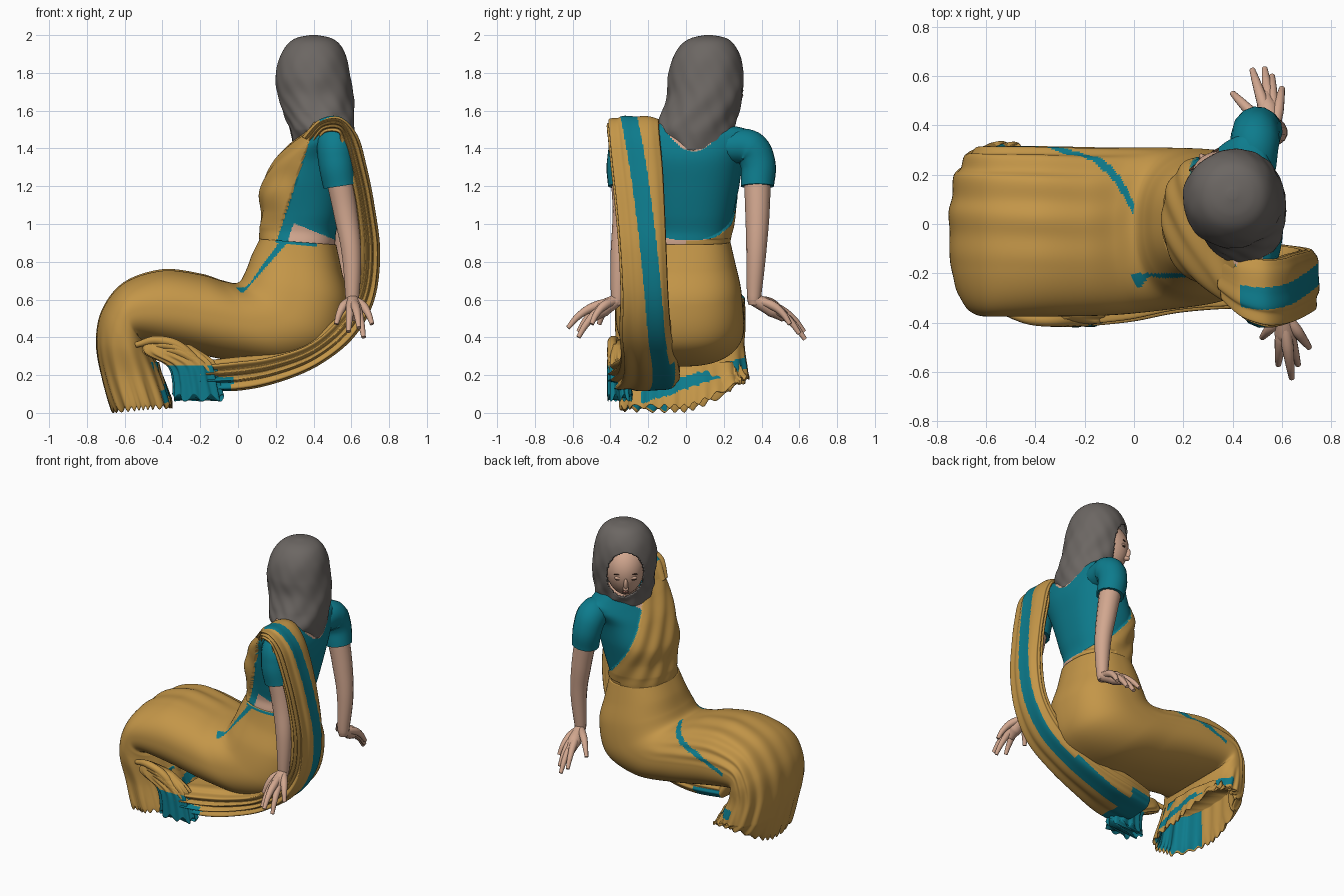
import bpy, bmesh, math
from mathutils import Vector, Matrix

if "Cube" in bpy.data.objects:
    bpy.data.objects.remove(bpy.data.objects["Cube"])

COLOURS = [("gold_cloth", (.55, .305, .065)), ("teal_cloth", (.004, .2, .265)),
           ("skin", (.64, .385, .275)), ("grey_scarf", (.15, .135, .125)),
           ("dark_brown", (.06, .03, .02)), ("lip_rose", (.45, .2, .15))]
GOLD, TEAL, SKIN, GREY, DARK, LIP = range(6)
MATS = []
for n, c in COLOURS:
    m = bpy.data.materials.new(n)
    m.diffuse_color = (*c, 1)
    m.use_nodes = True
    m.node_tree.nodes["Principled BSDF"].inputs["Base Color"].default_value = m.diffuse_color
    MATS.append(m)


def clamp(v):
    return max(0.0, min(1.0, v))


def finish(name, bm):
    bmesh.ops.recalc_face_normals(bm, faces=bm.faces)
    me = bpy.data.meshes.new(name)
    for f in bm.faces:
        f.smooth = True
    bm.to_mesh(me)
    bm.free()
    for m in MATS:
        me.materials.append(m)
    ob = bpy.data.objects.new(name, me)
    bpy.context.collection.objects.link(ob)
    return ob


def spline(keys, t):
    i = min(int(t), len(keys) - 2)
    u = t - i
    a, b, c, d = (keys[max(0, min(len(keys) - 1, j))] for j in (i - 1, i, i + 1, i + 2))
    return [.5 * (2 * q + (r - p) * u + (2 * p - 5 * q + 4 * r - s) * u * u
            + (3 * q - p - 3 * r + s) * u ** 3) for p, q, r, s in zip(a, b, c, d)]


# key = outer x, outer z, inner x, inner z, half width in y, centre y
def loft(name, keys, n, m, colour, power=2.0, scale=None, lift=None, caps=(1, 1)):
    bm = bmesh.new()
    rings = []
    total = (len(keys) - 1) * m
    for j in range(total + 1):
        s = j / m
        px, pz, qx, qz, w, yc = spline(keys, s)
        mid = Vector(((px + qx) / 2, yc, (pz + qz) / 2))
        out = Vector(((px - qx) / 2, 0, (pz - qz) / 2))
        row = []
        for i in range(n):
            a = 2 * math.pi * i / n
            c, sn = math.cos(a), math.sin(a)
            r = (abs(c) ** power + abs(sn) ** power) ** (-1 / power)
            d = r * (out * sn + Vector((0, c * w, 0)))
            p = mid + d * (scale(mid + d, s, a) if scale else 1)
            if lift:
                p.z += lift(s, a)
            p.z = max(p.z, 0)
            row.append(bm.verts.new(p))
        rings.append(row)
    for j in range(total):
        for i in range(n):
            k = (i + 1) % n
            vs = [rings[j][i], rings[j][k], rings[j + 1][k], rings[j + 1][i]]
            mi = colour(sum((v.co for v in vs), Vector()) / 4, (j + .5) / m, 360 * (i + .5) / n)
            if mi >= 0:
                bm.faces.new(vs).material_index = mi
    for cap, row, s in ((caps[0], rings[0], 0), (caps[1], rings[-1], len(keys) - 1)):
        if cap:
            bm.faces.new(row).material_index = max(0, colour(row[0].co, s, 0))
    return finish(name, bm)


def tube(name, pts, mat):
    cu = bpy.data.curves.new(name, 'CURVE')
    cu.dimensions, cu.bevel_depth, cu.bevel_resolution = '3D', 1, 5
    cu.resolution_u, cu.use_fill_caps = 8, True
    sp = cu.splines.new('BEZIER')
    sp.bezier_points.add(len(pts) - 1)
    for b, p in zip(sp.bezier_points, pts):
        b.co, b.radius = p[:3], p[3]
        b.handle_left_type = b.handle_right_type = 'AUTO'
    cu.materials.append(MATS[mat])
    ob = bpy.data.objects.new(name, cu)
    bpy.context.collection.objects.link(ob)
    bpy.ops.object.select_all(action='DESELECT')
    ob.select_set(True)
    bpy.context.view_layer.objects.active = ob
    bpy.ops.object.convert(target='MESH')
    bpy.ops.object.shade_smooth()


# Skirt: one bent sleeve of cloth over hips, thighs and shins, tucked inside the hem
skirt_keys = [(.115, .92, .52, .89, .225, .01), (.075, .84, .55, .75, .25, .01),
              (.04, .75, .585, .57, .29, 0), (.0, .69, .52, .35, .315, -.01),
              (-.08, .70, .28, .25, .33, -.02), (-.2, .735, 0, .27, .34, -.03),
              (-.4, .755, -.3, .33, .345, -.03), (-.6, .69, -.5, .37, .345, -.03),
              (-.715, .55, -.48, .36, .345, -.03), (-.75, .38, -.45, .31, .34, -.03),
              (-.725, .2, -.4, .2, .335, -.01), (-.67, .02, -.35, .04, .335, -.01),
              (-.65, .06, -.38, .09, .30, -.01), (-.65, .27, -.42, .27, .28, -.01)]


def skirt_scale(p, s, a):
    folds = clamp((s - 3.5) / 2.5) * clamp(math.sin(a) * 1.5) * clamp((p.y + .2) * 4)
    pleats = clamp((s - 8.5) / 2)
    return (1 + .035 * folds * math.sin(17 * a + 2 * math.sin(2 * a) + s * .3)
            + .03 * pleats * math.sin(14 * a + 2 * math.sin(3 * a)))


def skirt_lift(s, a):
    h = clamp(s - 10) * clamp(13 - s)
    jag = .012 * math.sin(31 * a + 3 * math.sin(4 * a))
    return h * (jag + .17 * max(0, math.cos(a)) ** 1.4)


def skirt_colour(p, s, a):
    side = a if a < 200 else a - 360
    if 3.1 < s < 6.7 and abs(side - (75 - (s - 3.2) * 22)) < 3.6:
        return TEAL      # border over the right thigh
    if s < 3.6 and p.y < -.2 and p.z > .64 and abs(p.z - .66 - 1.15 * (p.x - .02)) < .036:
        return TEAL      # border falling from the waist
    if s < .25 and p.y < 0 and .2 < p.x < .42:
        return TEAL
    if 9 < s < 11 and 228 < a < 352 and abs(p.z - .16 - .33 * p.y) < .034:
        return TEAL      # border band on the back of the hem
    return TEAL if s > 11.6 and p.y < -.1 else GOLD


loft("skirt", skirt_keys, 192, 14, skirt_colour, 2.4, skirt_scale, skirt_lift)


# Torso: blouse, bare waist and the cloth crossing the chest
def draped(p):
    x, y, z = p
    if z < .88:
        return True
    if z > 1.08 + 2.2 * (.417 - (x + y) * .7071):
        return False
    if y < 0:
        return x < .19 + .33 * (z - .87)
    return x < .34 or z < .88 + .9 * (.55 - x)


def torso_scale(p, s, a):
    if not draped(p) or (p.x > .35 and p.z < .92):
        return 1
    fade = clamp((p.z - .86) / .12)
    return 1.01 + fade * (.045 + .02 * math.sin(24 * (p.z + 1.5 * (p.x + p.y)) + 5 * p.y))


def torso_colour(p, s, a):
    if draped(p):
        return GOLD
    if p.y < 0 and p.x < .25 + .33 * (p.z - .87):
        return TEAL
    if p.z < 1.01 - .4 * (p.x - .28):
        return SKIN
    return SKIN if p.z > 1.385 + 5 * (p.y - .04) ** 2 else TEAL


torso_keys = [(.18, .78, .47, .78, .17, .01), (.125, .88, .51, .88, .215, .01),
              (.125, .97, .52, .96, .215, .02), (.135, 1.06, .545, 1.05, .23, .02),
              (.13, 1.18, .58, 1.2, .26, .02), (.20, 1.33, .605, 1.34, .29, .015),
              (.29, 1.43, .59, 1.44, .34, .015), (.36, 1.49, .565, 1.5, .33, .01),
              (.40, 1.54, .53, 1.53, .2, -.03)]
loft("torso", torso_keys, 216, 18, torso_colour, 2.3, torso_scale)

# Long loose end of the cloth: over the left shoulder, down the back, forward along the floor
end_keys = [(.34, 1.46, .42, 1.42, .10, -.2), (.43, 1.55, .46, 1.48, .12, -.25),
            (.54, 1.565, .53, 1.48, .13, -.275), (.63, 1.47, .54, 1.43, .13, -.27),
            (.68, 1.3, .58, 1.29, .13, -.255), (.72, 1.1, .62, 1.1, .125, -.24),
            (.75, .85, .64, .86, .12, -.225), (.72, .6, .61, .64, .12, -.215),
            (.61, .4, .5, .48, .13, -.21), (.42, .25, .36, .37, .14, -.19),
            (.2, .16, .16, .31, .155, -.19), (0, .12, -.02, .29, .17, -.21),
            (-.2, .12, -.2, .27, .16, -.24)]


def end_colour(p, s, a):
    off = p.y - spline(end_keys, s)[5]
    lo = min(.01, -.1 + .014 * s)
    if p.x < -.03 and p.z < .19 and s > 8:
        return TEAL
    return TEAL if s > 1 and 20 < a < 160 and lo < off < lo + (.09 if s < 9 else .12) else GOLD


def end_scale(p, s, a):
    left = .2 + .8 * clamp(-math.cos(a) * 1.5)
    return 1 + .1 * left * math.sin(11 * a + 2 * math.sin(2 * a) + .25 * s)


loft("loose_cloth_end", end_keys, 168, 12, end_colour, 3.5, end_scale)

# Gathered tip of the loose end beside the left shin
tip_keys = [(-.34, .08, -.08, .08, .065, -.35), (-.34, .16, -.1, .16, .06, -.355),
            (-.37, .25, -.12, .25, .055, -.36), (-.5, .32, -.16, .30, .05, -.36),
            (-.48, .39, -.25, .36, .03, -.36)]
loft("gathered_tip", tip_keys, 120, 8, lambda p, s, a: TEAL if s < 2 else GOLD, 2.5,
     lambda p, s, a: 1 + .13 * clamp(3.5 - s) * math.sin(13 * a) / 2,
     lambda s, a: .02 * math.sin(9 * a) * clamp(1 - s))
for i in range(3):
    d = .025 * i
    tube("tip_fold", [(-.54 + 2 * d, -.35, .36 - d, .015), (-.42 + d, -.385, .385 - d, .024),
                      (-.28 + d, -.39, .33 - d, .026), (-.2 + 1.5 * d, -.38, .2, .02)], GOLD)

# Arms, sleeves and hands
for side, sg, x0, tips in (
        ("left", -1, .515, [(.52, -.46, .47), (.585, -.57, .43), (.64, -.625, .45), (.665, -.57, .40), (.71, -.5, .47)]),
        ("right", 1, .49, [(.40, .53, .5), (.48, .625, .43), (.53, .63, .39), (.56, .6, .42), (.60, .55, .47)])):
    k = 1 if sg > 0 else .86
    up = 0 if sg > 0 else .03
    tube(side + "_sleeve", [(x0, sg * .1, 1.4 + up, .06), (x0, sg * .24, 1.41 + up, .088),
                            (x0, sg * .335 * k, 1.4 + up, .1),
                            (x0 + .005, sg * .378 * k, 1.33, .095), (x0 + .025, sg * .378 * k, 1.2, .089)], TEAL)
    wrist = Vector((.605 if sg < 0 else .565, sg * .36, .6))
    tube(side + "_arm", [(x0 + .02, sg * .378 * k, 1.25, .072), (x0 + .055, sg * .378 * k, 1.05, .064),
                         (.6 if sg < 0 else .57, sg * .372 * (k + 1) / 2, .85, .053), (*wrist, .036),
                         (*(wrist - Vector((0, 0, .03))), .028)], SKIN)
    centre = sum((Vector(t) for t in tips), Vector()) / 5
    palm = wrist.lerp(centre, .45) + Vector((0, 0, .02))
    tube(side + "_palm", [(*wrist, .034), (*palm, .045), (*(wrist.lerp(centre, .72) + Vector((0, 0, .02))), .028)], SKIN)
    for t in tips:
        t = Vector(t)
        knuckle = wrist.lerp(t, .52) + Vector((0, 0, .036))
        joint = wrist.lerp(t, .8) + Vector((0, 0, .03))
        tube(side + "_finger", [(*wrist, .022), (*knuckle, .024), (*joint, .018), (*t, .012)], SKIN)

# Neck
tube("neck", [(.46, .02, 1.36, .1), (.42, .08, 1.5, .08), (.4, .11, 1.64, .08)], SKIN)

# Head scarf with an opening for the face
HEAD = Vector((.375, .14, 1.69))
FWD = Vector((-.6, .8, 0))
LAT = Vector((.8, .6, 0))


def scarf_colour(p, s, a):
    q = p - HEAD
    inside = (q.dot(LAT) / .122) ** 2 + ((p.z - 1.685) / .17) ** 2 < 1
    return -1 if inside and q.dot(FWD) > 0 else GREY


def scarf_scale(p, s, a):
    low = clamp((s - 2) / 4)
    return 1 + .018 * low * math.sin(7 * a + 2.5 * s) + .01 * low * math.sin(13 * a - 4 * s)


scarf_keys = [(.38, 2.0, .42, 2.0, .02, .12), (.31, 1.985, .49, 1.985, .09, .12),
              (.26, 1.95, .54, 1.95, .14, .115), (.22, 1.88, .575, 1.88, .18, .11),
              (.2, 1.78, .595, 1.78, .20, .105), (.21, 1.68, .61, 1.68, .20, .10),
              (.245, 1.58, .615, 1.58, .205, .07), (.275, 1.5, .615, 1.49, .21, .045),
              (.29, 1.41, .6, 1.39, .185, .05)]
scarf = loft("head_scarf", scarf_keys, 144, 12, scarf_colour, 2.1, scarf_scale,
             lambda s, a: .08 * clamp(s - 7) * math.cos(a) ** 2, caps=(1, 0))
sol = scarf.modifiers.new("thickness", 'SOLIDIFY')
sol.thickness = .012

# Face, built in a frame that looks slightly down
TILT = math.radians(13)
f = (FWD * math.cos(TILT) - Vector((0, 0, math.sin(TILT)))).normalized()
u = LAT.cross(f).normalized()
FRAME = Matrix((LAT, f, u)).transposed()


def blob(name, pos, size, mat, taper=0):
    bm = bmesh.new()
    bmesh.ops.create_uvsphere(bm, u_segments=32, v_segments=20, radius=1)
    for v in bm.verts:
        c = v.co.copy()
        c.x *= 1 - taper * c.z
        v.co = HEAD + FRAME @ (Vector(pos) + Vector((c.x * size[0], c.y * size[1], c.z * size[2])))
    for fc in bm.faces:
        fc.material_index = mat
    finish(name, bm)


blob("face", (0, 0, 0), (.13, .165, .18), SKIN, -.15)
blob("nose", (0, .162, -.016), (.014, .024, .046), SKIN)
blob("nose_tip", (0, .168, -.044), (.019, .021, .015), SKIN)
blob("upper_lip", (0, .142, -.084), (.024, .009, .007), LIP)
blob("lower_lip", (0, .136, -.095), (.02, .010, .007), LIP)
for sg in (-1, 1):
    blob("eye", (sg * .046, .148, .014), (.021, .008, .006), DARK)
    blob("eyelid", (sg * .046, .145, .024), (.026, .012, .012), SKIN)
    blob("eyebrow", (sg * .048, .144, .052), (.028, .006, .003), DARK)
